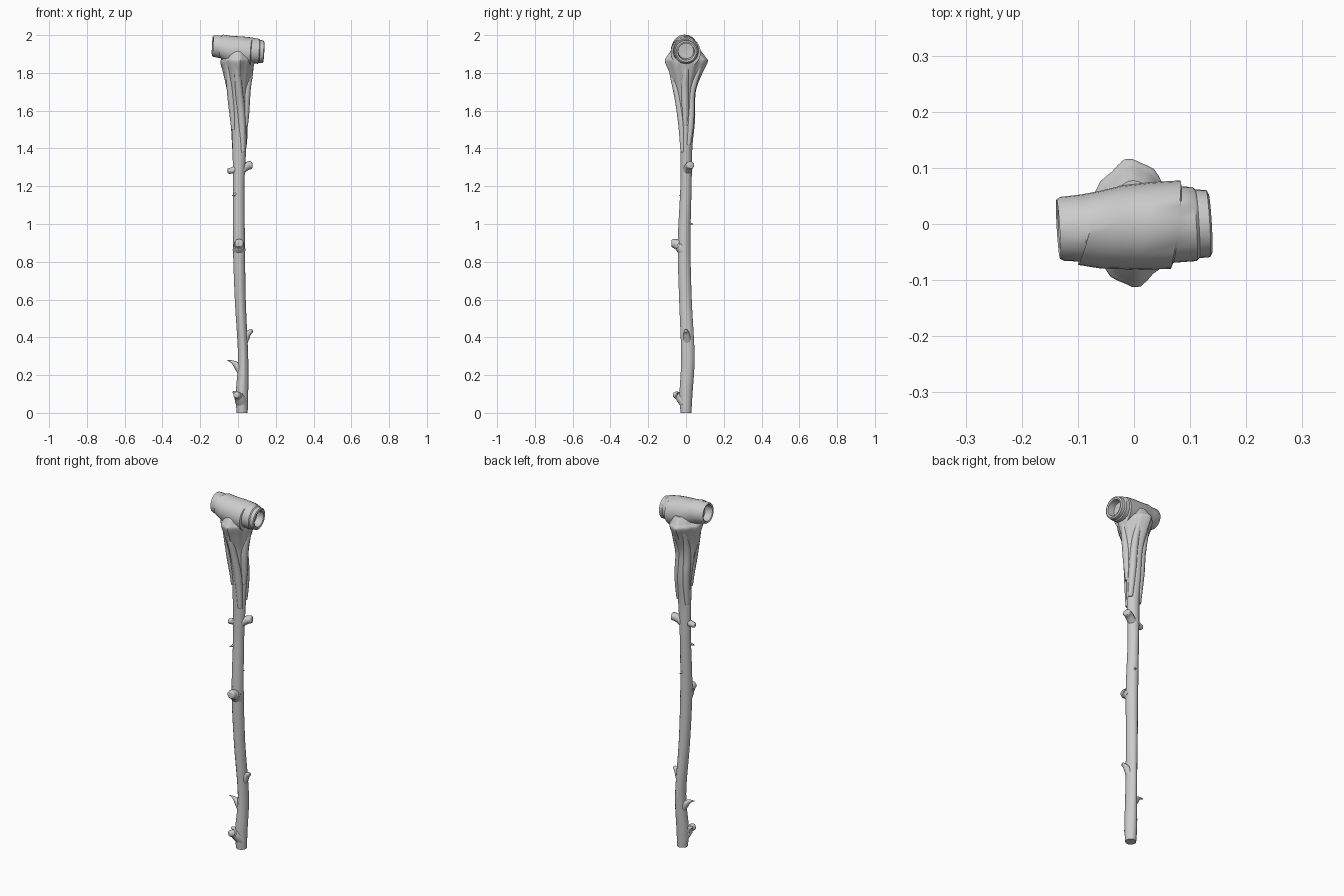
import bpy, bmesh
from math import sin, cos, pi, radians
from mathutils import Vector

if "Cube" in bpy.data.objects:
    bpy.data.objects.remove(bpy.data.objects["Cube"])


def skin(name, rings, angle=0.65):
    """Join equal-sized vertex rings into a capped, smooth-shaded object."""
    bm = bmesh.new()
    loops = [[bm.verts.new(p) for p in r] for r in rings]
    n = len(loops[0])
    for a, b in zip(loops, loops[1:]):
        for i in range(n):
            j = (i + 1) % n
            bm.faces.new((a[i], a[j], b[j], b[i]))
    bm.faces.new(loops[0][::-1])
    bm.faces.new(loops[-1])
    bmesh.ops.recalc_face_normals(bm, faces=bm.faces)
    mesh = bpy.data.meshes.new(name)
    bm.to_mesh(mesh)
    bm.free()
    ob = bpy.data.objects.new(name, mesh)
    bpy.context.collection.objects.link(ob)
    bpy.ops.object.select_all(action='DESELECT')
    ob.select_set(True)
    bpy.context.view_layer.objects.active = ob
    bpy.ops.object.shade_smooth_by_angle(angle=angle)


def spline(rows, steps):
    """Catmull-Rom interpolation of rows of numbers."""
    out = []
    for i in range(len(rows) - 1):
        p0, p1, p2 = rows[max(i - 1, 0)], rows[i], rows[i + 1]
        p3 = rows[min(i + 2, len(rows) - 1)]
        for s in range(steps):
            t = s / steps
            out.append([0.5 * (2 * b + (c - a) * t + (2 * a - 5 * b + 4 * c - d) * t * t
                               + (3 * b - a - 3 * c + d) * t ** 3)
                        for a, b, c, d in zip(p0, p1, p2, p3)])
    return out + [list(rows[-1])]


def tube(name, rows, n=10, steps=3):
    """Tapered round tube along points of (x, y, z, radius)."""
    pts = spline(rows, steps)
    rings = []
    for i, p in enumerate(pts):
        a, b = pts[max(i - 1, 0)], pts[min(i + 1, len(pts) - 1)]
        t = (Vector(b[:3]) - Vector(a[:3])).normalized()
        ref = Vector((0, 1, 0)) if abs(t.y) < 0.8 else Vector((1, 0, 0))
        u = t.cross(ref).normalized()
        v = t.cross(u)
        rings.append([Vector(p[:3]) + p[3] * (u * cos(2 * pi * k / n) + v * sin(2 * pi * k / n))
                      for k in range(n)])
    skin(name, rings)


# Wooden shaft flaring into a cup: z, centre x, centre y, radius x, radius y
shaft = spline([
    (0, .022, 0, .029, .029), (.1, .021, 0, .033, .035), (.3, .027, .01, .027, .036),
    (.6, .012, -.003, .029, .034), (.9, .005, -.01, .032, .034), (1.2, .004, 0, .03, .03),
    (1.4, .007, .002, .037, .032), (1.55, .006, .006, .044, .043), (1.7, -.002, -.002, .057, .055),
    (1.8, -.002, 0, .079, .09), (1.86, -.003, .002, .093, .116), (1.885, -.002, 0, .078, .104),
    (1.92, 0, 0, .06, .078)], 5)


def axis(z):
    """Shaft row nearest to a height, blended between neighbours."""
    for a, b in zip(shaft, shaft[1:]):
        if z <= b[0]:
            t = (z - a[0]) / (b[0] - a[0])
            return [p + (q - p) * t for p, q in zip(a, b)]
    return shaft[-1]


def wood(row, a, inset=1.0):
    """Point on the shaft surface: four root lobes plus finer flutes."""
    z, cx, cy, rx, ry = row
    f = .015 + .035 * min(max((z - 1.3) / .4, 0), 1) * min(1, (1.93 - z) / .08)
    m = inset * (1 - 1.3 * f * (1 - cos(4 * a)) - .6 * f * (1 - cos(10 * a + z)))
    return (cx + rx * m * cos(a), cy + ry * m * sin(a), z)


skin("staff_shaft", [[wood(r, 2 * pi * k / 40) for k in range(40)] for r in shaft])

# Root strands that wind up the neck to the rim of the cup: start angle, end angle, start z
for i, (a0, a1, z0) in enumerate([(-50, -98, 1.38), (25, 68, 1.42), (150, 118, 1.4),
                                  (-15, 2, 1.52), (205, 218, 1.5)]):
    path = []
    for k in range(6):
        t = k / 5
        p = wood(axis(z0 + (1.865 - z0) * t), radians(a0 + (a1 - a0) * t), .84)
        path.append(p + (.009 + .012 * sin(pi * min(t * .8 + .1, 1)),))
    tube(f"root_strand_{i + 1}", path)

# Hollow-ended hammer head turned about x, with a thicker sleeve: x, radius
M = 28
rings = []
for x, r in [(-.085, .001), (-.09, .042), (-.132, .045), (-.135, .053), (-.128, .057),
             (-.09, .06), (-.08, .066), (-.04, .074), (.02, .078), (.074, .079), (.077, .068),
             (.108, .066), (.113, .061), (.132, .06), (.136, .053), (.133, .044),
             (.095, .041), (.092, .001)]:
    t = x / .27 + .5
    slant = .2 - 1.2 * x if r > .062 and x < .1 else -.06
    cy, cz = -.009 + .01 * t, 1.943 - .032 * t - (.01 if .07 < r and x > -.05 else 0)
    rings.append([(x + r * (slant * sin(2 * pi * k / M) + .05 * cos(2 * pi * k / M)),
                   cy + r * sin(2 * pi * k / M), cz + r * cos(2 * pi * k / M)) for k in range(M)])
skin("hammer_head", rings)

# Cut twigs, knobs and thorns: tip x, tip y, tip z, rise from root, root radius, tip radius
for name, x, y, z, rise, r0, r1 in [
        ("upper_right_stub", .073, .025, 1.312, .04, .024, .021),
        ("upper_left_stub", -.055, -.005, 1.28, -.02, .021, .014),
        ("small_left_thorn", -.03, -.035, 1.15, -.04, .014, .003),
        ("small_back_thorn", .016, .036, 1.0, -.03, .014, .003),
        ("middle_knob", .006, -.077, .9, .04, .034, .022),
        ("lower_right_twig", .077, -.002, .435, .075, .022, .01),
        ("lower_left_thorn", -.055, .004, .277, .07, .024, .003),
        ("foot_knob", -.012, -.063, .096, .045, .033, .017),
        ("foot_left_thorn", -.028, -.022, .11, .05, .026, .006)]:
    tip = Vector((x, y, z))
    root = Vector((*axis(z - rise)[1:3], z - rise))
    path = []
    for t, w in ((0, 0), (.4, .3), (.7, .75), (.94, 1), (1, 1)):
        p = root.lerp(tip, t)
        p.z += rise * .25 * sin(pi * t)
        path.append((*p, (r0 + (r1 - r0) * w) * (.65 if t == 1 else 1)))
    tube(name, path)
